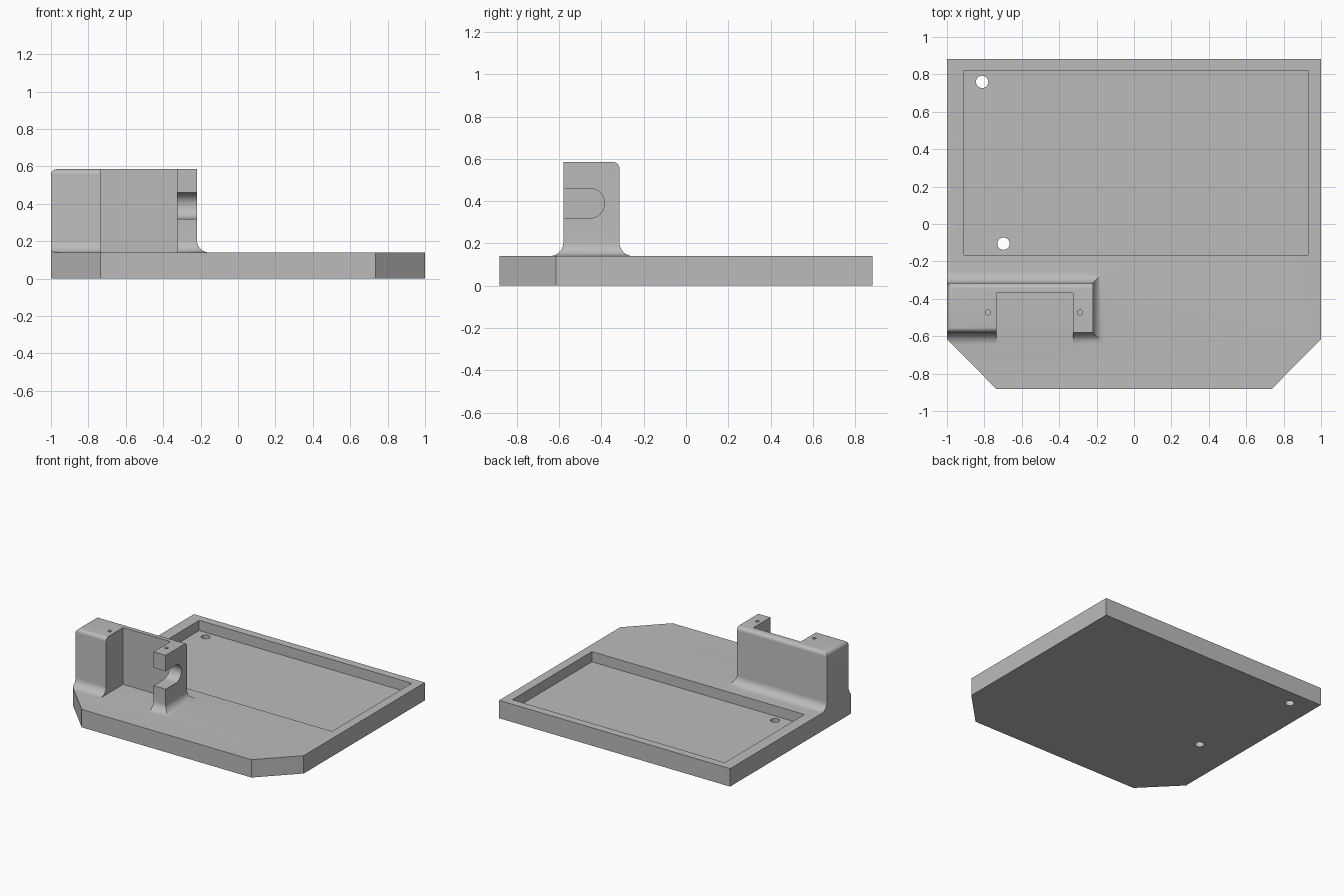
import bpy, bmesh, math
from mathutils import Matrix

if "Cube" in bpy.data.objects:
    bpy.data.objects.remove(bpy.data.objects["Cube"])

grey = bpy.data.materials.new("plain grey")
grey.use_nodes = True
grey.diffuse_color = (0.5, 0.5, 0.5, 1)
grey.node_tree.nodes["Principled BSDF"].inputs["Base Color"].default_value = (0.5, 0.5, 0.5, 1)

BASE, TOP = 0.14, 0.585        # plate top, bracket top
FLARE, ROUND, STEPS = 0.065, 0.03, 8


def loft(name, rings):
    """Solid skinned through rings of equal point count."""
    bm = bmesh.new()
    loops = [[bm.verts.new(p) for p in ring] for ring in rings]
    n = len(loops[0])
    for a, b in zip(loops, loops[1:]):
        for i in range(n):
            j = (i + 1) % n
            bm.faces.new((a[i], a[j], b[j], b[i]))
    bm.faces.new(loops[0][::-1])
    bm.faces.new(loops[-1])
    bmesh.ops.remove_doubles(bm, verts=bm.verts, dist=1e-5)
    bmesh.ops.recalc_face_normals(bm, faces=bm.faces)
    mesh = bpy.data.meshes.new(name)
    bm.to_mesh(mesh)
    bm.free()
    mesh.materials.append(grey)
    ob = bpy.data.objects.new(name, mesh)
    bpy.context.collection.objects.link(ob)
    return ob


def prism(name, outline, z0, z1):
    return loft(name, [[(x, y, z) for x, y in outline] for z in (z0, z1)])


def rect(x0, x1, y0, y1):
    return [(x0, y0), (x1, y0), (x1, y1), (x0, y1)]


def drill(x, y, r, z0, z1):
    pts = [(x + r * math.cos(i * math.tau / 32), y + r * math.sin(i * math.tau / 32)) for i in range(32)]
    return prism("drill", pts, z0, z1)


def combine(ob, other, operation):
    """Apply a boolean and discard the helper."""
    other.hide_render = True
    mod = ob.modifiers.new("join", "BOOLEAN")
    mod.operation, mod.object, mod.solver = operation, other, "EXACT"
    bpy.context.view_layer.objects.active = ob
    bpy.ops.object.modifier_apply(modifier=mod.name)
    bpy.data.objects.remove(other)


def block(name, x0, x1, y0, y1, flared, rounded):
    """Upright block; sides named by the letters l, r, f, b flare at the foot or round at the top."""
    def ring(z, d, sides):
        o = {s: d if s in sides else 0 for s in "lrfb"}
        return [(x, y, z) for x, y in rect(x0 - o["l"], x1 + o["r"], y0 - o["f"], y1 + o["b"])]

    angles = [i / STEPS * math.pi / 2 for i in range(STEPS + 1)]
    rings = [ring(BASE - 0.03, FLARE, flared)]
    rings += [ring(BASE + FLARE * (1 - math.cos(a)), FLARE * (1 - math.sin(a)), flared) for a in angles]
    rings += [ring(TOP - ROUND * (1 - math.sin(a)), -ROUND * (1 - math.cos(a)), rounded) for a in angles]
    return loft(name, rings)


# Base plate with clipped front corners, a shallow tray and two through holes
outline = [(-1, -0.615), (-0.735, -0.883), (0.735, -0.883), (1, -0.615), (1, 0.883), (-1, 0.883)]
plate = prism("base_plate", outline, 0, BASE)
combine(plate, prism("tray_cut", rect(-0.91, 0.93, -0.165, 0.82), 0.06, 0.3), "DIFFERENCE")
for x, y in ((-0.812, 0.76), (-0.698, -0.105)):
    combine(plate, drill(x, y, 0.033, -0.1, 0.2), "DIFFERENCE")

# Bracket: left block, thin back wall and right arm
bracket = block("bracket", -1, -0.735, -0.58, -0.315, "fb", "lfb")
combine(bracket, block("wall", -0.735, -0.325, -0.37, -0.315, "b", "b"), "UNION")
combine(bracket, block("arm", -0.325, -0.22, -0.58, -0.315, "frb", "b"), "UNION")
combine(bracket, prism("trim", outline, 0, 1), "INTERSECT")

# Round-ended slot through the arm, open to the front
slot = [(-0.8, 0.32), (-0.455, 0.32)]
slot += [(-0.455 + 0.07 * math.cos(a), 0.39 + 0.07 * math.sin(a))
         for a in (math.radians(-90 + 180 * i / 16) for i in range(1, 16))]
slot += [(-0.455, 0.46), (-0.8, 0.46)]
combine(bracket, loft("slot_cut", [[(x, y, z) for y, z in slot] for x in (-0.4, -0.1)]), "DIFFERENCE")

# Screw holes in the top
for x in (-0.78, -0.288):
    combine(bracket, drill(x, -0.473, 0.014, 0.49, 0.7), "DIFFERENCE")

# One solid with smooth fillets and crisp edges
combine(plate, bracket, "UNION")
plate.name = "base_plate_with_bracket"
bpy.ops.object.select_all(action="DESELECT")
plate.select_set(True)
bpy.context.view_layer.objects.active = plate
bpy.ops.object.shade_smooth_by_angle(angle=math.radians(30))
